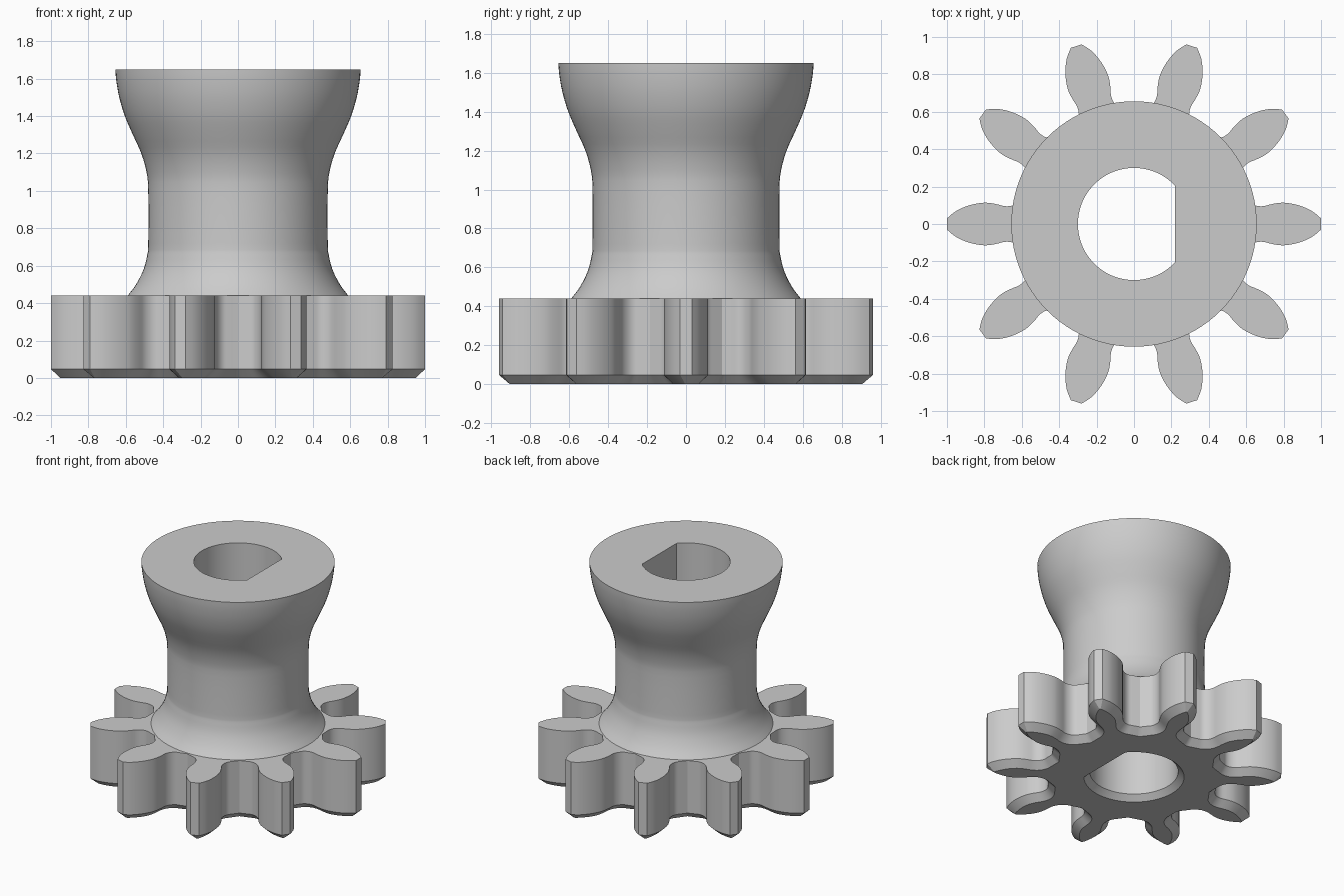
import bpy
import bmesh
from math import sin, cos, acos, pi, tau

cube = bpy.data.objects.get("Cube")
if cube:
    bpy.data.objects.remove(cube, do_unlink=True)

# Single grey material
grey = bpy.data.materials.new("plain grey")
grey.use_nodes = True
colour = (0.6, 0.6, 0.6, 1)
grey.diffuse_color = colour
grey.node_tree.nodes["Principled BSDF"].inputs["Base Color"].default_value = colour

TEETH = 10
GEAR_TOP = 0.44
CHAMFER = 0.047
BASE_RADIUS = 0.59


def circle(radius, z, count=96):
    return [(radius * cos(tau * i / count), radius * sin(tau * i / count), z)
            for i in range(count)]


def d_shape(radius, flat, z, count=64):
    """Circle cut by a flat on its +x side."""
    start = acos(flat / radius)
    sweep = tau - 2 * start
    return [(radius * cos(start + sweep * i / count),
             radius * sin(start + sweep * i / count), z) for i in range(count + 1)]


def smooth_path(points, steps=3):
    """Catmull-Rom curve through the points."""
    padded = [points[0], *points, points[-1]]
    path = []
    for a, b, c, d in zip(padded, padded[1:], padded[2:], padded[3:]):
        for s in range(steps):
            t = s / steps
            path.append(tuple(
                q + t / 2 * (r - p + t * (2 * p - 5 * q + 4 * r - w
                                          + t * (3 * (q - r) + w - p)))
                for p, q, r, w in zip(a, b, c, d)))
    return path + [points[-1]]


def gear_outline(half_tooth, z):
    """Mirror half a tooth, then repeat it around the axis."""
    half = smooth_path(half_tooth)
    tooth = [(r, -t) for r, t in reversed(half)] + half
    tooth = tooth[1:]  # neighbouring teeth share the root point
    ring = []
    for k in range(TEETH):
        c, s = cos(tau * k / TEETH), sin(tau * k / TEETH)
        ring += [(r * c - t * s, r * s + t * c, z) for r, t in tooth]
    return ring


def add_ring(bm, points):
    return [bm.verts.new(p) for p in points]


def bridge(bm, lower, upper):
    n = len(lower)
    for i in range(n):
        j = (i + 1) % n
        bm.faces.new((lower[i], lower[j], upper[j], upper[i]))


def fill_between(bm, outer, inner):
    """Flat face with a hole."""
    edges = []
    for ring in (outer, inner):
        for a, b in zip(ring, ring[1:] + ring[:1]):
            edges.append(bm.edges.get((a, b)) or bm.edges.new((a, b)))
    bmesh.ops.triangle_fill(bm, use_beauty=True, edges=edges)


def finish(bm, name):
    bmesh.ops.recalc_face_normals(bm, faces=bm.faces)
    mesh = bpy.data.meshes.new(name)
    bm.to_mesh(mesh)
    bm.free()
    mesh.materials.append(grey)
    obj = bpy.data.objects.new(name, mesh)
    bpy.context.collection.objects.link(obj)
    bpy.ops.object.select_all(action='DESELECT')
    obj.select_set(True)
    bpy.context.view_layer.objects.active = obj
    bpy.ops.object.shade_smooth_by_angle(angle=pi / 6)


# Half tooth from tip to root: (distance from axis, half width)
root = pi / TEETH
tooth_side = [(1.0, 0.03), (0.95, 0.07), (0.88, 0.1), (0.8, 0.114), (0.74, 0.107),
              (0.69, 0.095), (0.65, 0.099), (0.62, 0.115), (0.6, 0.142),
              (0.6 * cos(root), 0.6 * sin(root))]
chamfer_side = [(0.95, 0.004), (0.92, 0.025), (0.86, 0.052), (0.8, 0.064), (0.745, 0.058),
                (0.69, 0.046), (0.64, 0.05), (0.595, 0.075), (0.565, 0.112),
                (0.55 * cos(root), 0.55 * sin(root))]

# Gear: chamfered underside, toothed wall, top face around the hub
bm = bmesh.new()
bottom = add_ring(bm, gear_outline(chamfer_side, 0))
shoulder = add_ring(bm, gear_outline(tooth_side, CHAMFER))
top = add_ring(bm, gear_outline(tooth_side, GEAR_TOP))
bridge(bm, bottom, shoulder)
bridge(bm, shoulder, top)
fill_between(bm, top, add_ring(bm, circle(BASE_RADIUS, GEAR_TOP)))
bore_mouth = add_ring(bm, d_shape(0.34, 0.26, 0))
bridge(bm, bore_mouth, add_ring(bm, d_shape(0.3, 0.22, 0.04)))
fill_between(bm, bottom, bore_mouth)
finish(bm, "gear")

# Hub: flared collar with the D-shaped bore through it
profile = [(BASE_RADIUS, GEAR_TOP), (0.545, 0.5), (0.505, 0.58), (0.485, 0.66),
           (0.48, 0.72), (0.48, 1.0), (0.489, 1.1), (0.517, 1.2), (0.562, 1.3),
           (0.605, 1.4), (0.635, 1.5), (0.651, 1.59), (0.656, 1.65)]
bm = bmesh.new()
rings = [add_ring(bm, circle(r, z)) for r, z in smooth_path(profile)]
for lower, upper in zip(rings, rings[1:]):
    bridge(bm, lower, upper)
bore_top = add_ring(bm, d_shape(0.3, 0.22, 1.65))
bridge(bm, add_ring(bm, d_shape(0.3, 0.22, 0.04)), bore_top)
fill_between(bm, rings[-1], bore_top)
finish(bm, "hub")
